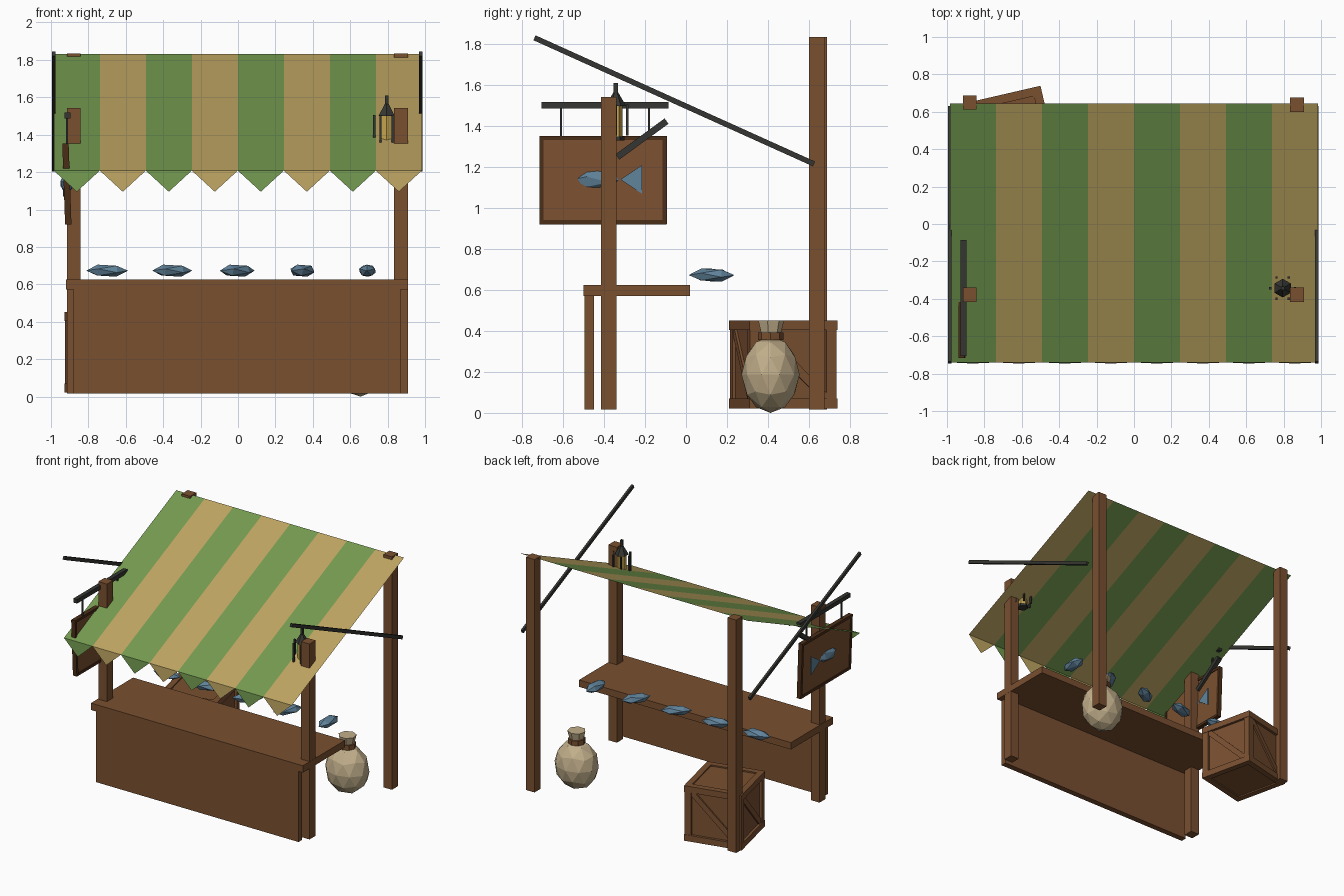
import bpy, bmesh, math
from mathutils import Matrix, Vector, Euler

if "Cube" in bpy.data.objects:
    bpy.data.objects.remove(bpy.data.objects["Cube"])


def material(name, rgb):
    m = bpy.data.materials.new(name)
    m.diffuse_color = (*rgb, 1)
    m.use_nodes = True
    m.node_tree.nodes["Principled BSDF"].inputs["Base Color"].default_value = m.diffuse_color
    return m


WOOD = material("brown wood", (0.195, 0.080, 0.030))
DARK = material("dark wood", (0.070, 0.027, 0.009))
GREEN = material("green cloth", (0.175, 0.325, 0.080))
SAND = material("sand cloth", (0.510, 0.375, 0.120))
IRON = material("dark iron", (0.036, 0.037, 0.032))
FISH = material("blue fish", (0.120, 0.230, 0.330))
SACK = material("pale sackcloth", (0.540, 0.430, 0.260))
GLASS = material("lantern glow", (0.580, 0.390, 0.080))


def finish(name, bm, mats, loc=(0, 0, 0), rot=(0, 0, 0)):
    me = bpy.data.meshes.new(name)
    bm.to_mesh(me)
    bm.free()
    for m in mats:
        me.materials.append(m)
    ob = bpy.data.objects.new(name, me)
    ob.location, ob.rotation_euler = loc, rot
    bpy.context.collection.objects.link(ob)
    return ob


def box(name, loc, size, mat, rot=(0, 0, 0)):
    bm = bmesh.new()
    bmesh.ops.create_cube(bm, size=1)
    bmesh.ops.scale(bm, vec=size, verts=bm.verts)
    return finish(name, bm, [mat], loc, rot)


def beam(name, a, b, width, thick, mat):
    # square bar between two points lying in one x plane
    a, b = Vector(a), Vector(b)
    d = b - a
    return box(name, (a + b) / 2, (width, d.length, thick), mat,
               (math.atan2(d.z, d.y), 0, 0))


def cone(name, x, y, z0, z1, r0, r1, mat, sides=6):
    bm = bmesh.new()
    bmesh.ops.create_cone(bm, cap_ends=True, segments=sides, radius1=r0,
                          radius2=r1, depth=z1 - z0)
    return finish(name, bm, [mat], (x, y, (z0 + z1) / 2))


def fish(name, loc, radii, yaw):
    # icosahedron stretched along its pole, pole laid along x
    bm = bmesh.new()
    bmesh.ops.create_icosphere(bm, subdivisions=1, radius=1)
    bmesh.ops.rotate(bm, verts=bm.verts, matrix=Matrix.Rotation(math.pi / 2, 3, 'Y'))
    bmesh.ops.scale(bm, vec=radii, verts=bm.verts)
    return finish(name, bm, [FISH], loc, (0, 0, yaw))


# Posts
for side, x in (("left", -0.878), ("right", 0.872)):
    back_y = 0.65 if x < 0 else 0.638
    box(f"{side}_front_post", (x, -0.378, 0.78), (0.074, 0.076, 1.525), WOOD)
    box(f"{side}_back_post", (x, back_y, 0.926), (0.074, 0.076, 1.818), WOOD)

# Counter
box("counter_front_panel", (-0.005, -0.473, 0.295), (1.75, 0.046, 0.555), WOOD)
box("counter_top", (-0.005, -0.24, 0.598), (1.83, 0.52, 0.054), WOOD)

# Striped awning with pointed valance
LEFT, STEP = -0.985, 0.246
Y0, Z0, Y1, Z1 = -0.74, 1.208, 0.645, 1.832
bm = bmesh.new()
for i in range(8):
    x0, x1 = LEFT + i * STEP, LEFT + (i + 1) * STEP
    a, b = bm.verts.new((x0, Y0, Z0)), bm.verts.new((x1, Y0, Z0))
    c, d = bm.verts.new((x1, Y1, Z1)), bm.verts.new((x0, Y1, Z1))
    tip = bm.verts.new(((x0 + x1) / 2, Y0 - 0.006, 1.095))
    for f in (bm.faces.new((a, b, c, d)), bm.faces.new((a, tip, b))):
        f.material_index = i % 2
finish("striped_awning", bm, [GREEN, SAND])

# Slanted side bars
for side, x in (("left", -0.985), ("right", 0.977)):
    beam(f"{side}_awning_bar", (x, -0.74, 1.832), (x, 0.625, 1.216), 0.018, 0.026, IRON)

# Fish laid out in a row
for i, deg in enumerate((5, 17, 34, 57, 88)):
    fish(f"fish_{i + 1}", (-0.7 + 0.348 * i, 0.125, 0.673), (0.112, 0.05, 0.036),
         math.radians(deg))

# Hanging sign: board, rim, fish emblem
SX, SY, SZ = -0.915, -0.405, 1.137
box("sign_board", (SX, SY, SZ), (0.022, 0.60, 0.42), WOOD, (0, math.radians(-2), 0))
for s in (-1, 1):
    box("sign_rim_rail", (SX - 0.007 * s, SY, SZ + 0.206 * s), (0.034, 0.62, 0.02), DARK)
    box("sign_rim_stile", (SX, SY + 0.301 * s, SZ), (0.034, 0.02, 0.43), DARK,
        (0, math.radians(-2), 0))
fish("sign_fish_body", (SX, -0.43, 1.14), (0.122, 0.04, 0.05), math.pi / 2)
bm = bmesh.new()
tri = bm.faces.new([bm.verts.new((-0.02, y, z))
                    for y, z in ((-0.32, 1.14), (-0.215, 1.07), (-0.215, 1.21))])
ext = bmesh.ops.extrude_face_region(bm, geom=[tri])
bmesh.ops.translate(bm, vec=(0.04, 0, 0),
                    verts=[v for v in ext["geom"] if isinstance(v, bmesh.types.BMVert)])
bmesh.ops.recalc_face_normals(bm, faces=bm.faces)
finish("sign_fish_tail", bm, [FISH], (SX, 0, 0))

# Sign bracket
box("sign_arm", (-0.912, -0.395, 1.502), (0.032, 0.62, 0.032), IRON)
beam("sign_brace", (-0.908, -0.335, 1.25), (-0.908, -0.095, 1.425), 0.036, 0.032, IRON)
for y in (-0.61, -0.18):
    box("sign_hanger", (-0.915, y, 1.42), (0.01, 0.01, 0.15), IRON)

# Lantern
LX, LY = 0.795, -0.343
cone("lantern_base", LX, LY, 1.33, 1.35, 0.042, 0.042, IRON)
cone("lantern_glass", LX, LY, 1.35, 1.51, 0.034, 0.034, GLASS)
cone("lantern_cap", LX, LY, 1.50, 1.565, 0.05, 0.012, IRON)
box("lantern_finial", (LX, LY, 1.585), (0.02, 0.02, 0.05), IRON)
for k in range(6):
    t = k * math.pi / 3
    box("lantern_bar", (LX + 0.066 * math.cos(t), LY + 0.066 * math.sin(t), 1.43),
        (0.012, 0.012, 0.15), IRON)

# Crate: core box, edge frame and diagonal slats
crate = Matrix.Translation((-0.665, 0.475, 0.237)) @ Matrix.Rotation(math.radians(13), 4, 'Z')


def crate_part(name, loc, size, rot=(0, 0, 0)):
    ob = box(name, (0, 0, 0), size, WOOD)
    ob.matrix_world = crate @ Matrix.Translation(loc) @ Euler(rot).to_matrix().to_4x4()


crate_part("crate_core", (0, 0, 0), (0.40, 0.40, 0.41))
for k in range(4):
    turn = Matrix.Rotation(k * math.pi / 2, 3, 'Z')
    yaw = k * math.pi / 2
    crate_part("crate_corner", turn @ Vector((0.192, 0.192, 0)), (0.05, 0.05, 0.42))
    for z in (-0.191, 0.191):
        crate_part("crate_rail", turn @ Vector((0, -0.197, z)), (0.44, 0.046, 0.048), (0, 0, yaw))
    crate_part("crate_diagonal", turn @ Vector((0, -0.203, 0)), (0.47, 0.018, 0.042),
               (0, math.radians(45), yaw))

# Sack
bm = bmesh.new()
bmesh.ops.create_icosphere(bm, subdivisions=2, radius=1)
bmesh.ops.scale(bm, vec=(0.168, 0.142, 0.187), verts=bm.verts)
finish("sack_body", bm, [SACK], (0.655, 0.413, 0.187))
cone("sack_tie", 0.655, 0.413, 0.355, 0.392, 0.062, 0.062, WOOD, 8)
cone("sack_neck", 0.655, 0.413, 0.385, 0.45, 0.05, 0.066, SACK, 7)
